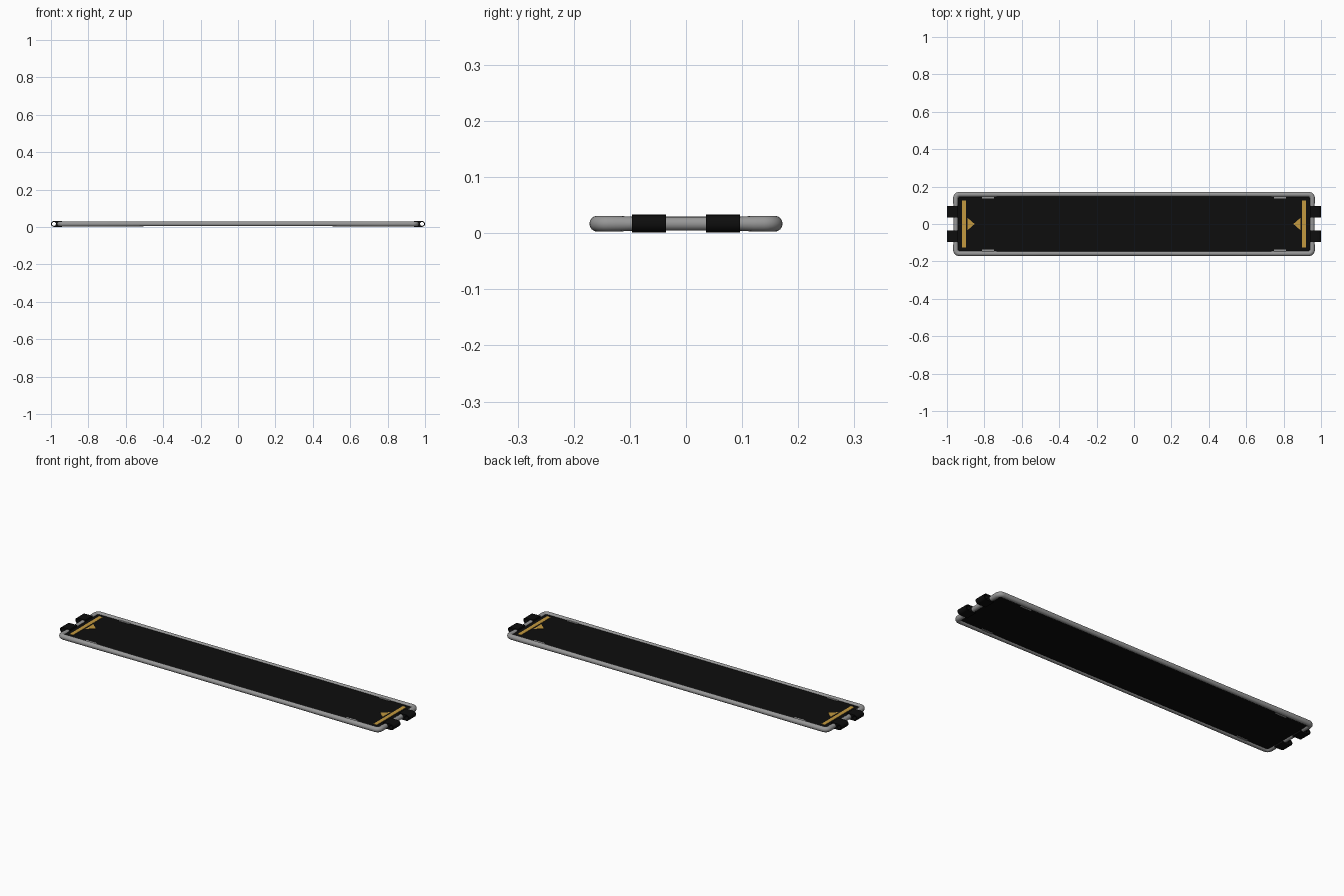
import bpy, bmesh, math

if "Cube" in bpy.data.objects:
    bpy.data.objects.remove(bpy.data.objects["Cube"])

Z = 0.017  # mid height of the frame


def material(name, rgb):
    m = bpy.data.materials.new(name)
    m.diffuse_color = (*rgb, 1)
    m.use_nodes = True
    m.node_tree.nodes["Principled BSDF"].inputs["Base Color"].default_value = m.diffuse_color
    return m


GREY = material("grey_metal", (0.31, 0.31, 0.31))
BLACK = material("black_panel", (0.004, 0.004, 0.004))
GOLD = material("gold_marking", (0.55, 0.32, 0.05))


def prism(name, outline, z0, z1, mat):
    """Extrude an xy outline from z0 to z1."""
    bm = bmesh.new()
    f = bm.faces.new([bm.verts.new((x, y, z0)) for x, y in outline])
    top = bmesh.ops.extrude_face_region(bm, geom=[f])["geom"]
    bmesh.ops.translate(bm, vec=(0, 0, z1 - z0),
                        verts=[v for v in top if isinstance(v, bmesh.types.BMVert)])
    bmesh.ops.recalc_face_normals(bm, faces=bm.faces)
    me = bpy.data.meshes.new(name)
    bm.to_mesh(me)
    bm.free()
    ob = bpy.data.objects.new(name, me)
    bpy.context.collection.objects.link(ob)
    me.materials.append(mat)
    return ob


def rect(x0, x1, y0, y1):
    return [(x0, y0), (x1, y0), (x1, y1), (x0, y1)]


def rounded(hx, hy, r, n=5):
    """Rounded rectangle outline, counter-clockwise."""
    pts = []
    for i, (sx, sy) in enumerate([(1, 1), (-1, 1), (-1, -1), (1, -1)]):
        for k in range(n + 1):
            a = math.pi / 2 * (i + k / n)
            pts.append((sx * (hx - r) + r * math.cos(a), sy * (hy - r) + r * math.sin(a)))
    return pts


# Tubular frame: swept round section, slightly thicker at the corners
FX, FY = 0.953, 0.158
corners = rounded(FX, FY, 0.02, 6)
path = []
mids = {0: [(s * 0.75, FY) for s in (1,)] + [(0.5, FY), (-0.5, FY), (-0.75, FY)],
        1: [(-FX, 0.12), (-FX, 0.095), (-FX, -0.095), (-FX, -0.12)],
        2: [(-0.75, -FY), (-0.5, -FY), (0.5, -FY), (0.75, -FY)],
        3: [(FX, -0.12), (FX, -0.095), (FX, 0.095), (FX, 0.12)]}
for i in range(4):
    path += [(p, 1.0) for p in corners[i * 7:i * 7 + 7]]
    path += [(p, r) for p, r in zip(mids[i], (0.98, 0.88, 0.88, 0.98))]
cu = bpy.data.curves.new("frame_curve", "CURVE")
cu.dimensions = "3D"
cu.bevel_depth = 0.0142
cu.bevel_resolution = 6
sp = cu.splines.new("POLY")
sp.points.add(len(path) - 1)
for p, ((x, y), r) in zip(sp.points, path):
    p.co = (x, y, Z, 1)
    p.radius = r
sp.use_cyclic_u = True
cu.materials.append(GREY)
frame = bpy.data.objects.new("tube_frame", cu)
bpy.context.collection.objects.link(frame)


def to_mesh(ob):
    bpy.ops.object.select_all(action="DESELECT")
    ob.select_set(True)
    bpy.context.view_layer.objects.active = ob
    bpy.ops.object.convert(target="MESH")
    bpy.ops.object.shade_smooth_by_angle(angle=math.radians(40))


to_mesh(frame)

# Deck panel
prism("deck_panel", rounded(0.943, 0.147, 0.018), 0.011, 0.023, BLACK)

# Side tabs, end stripes and arrow plates
for s in (-1, 1):
    for t in (-1, 1):
        prism("side_tab", rect(s * 0.78 - 0.032, s * 0.78 + 0.032, t * 0.145 - 0.008, t * 0.145 + 0.008),
              0.009, 0.025, GREY)
    prism("end_stripe", rect(s * 0.91 - 0.0105, s * 0.91 + 0.0105, -0.126, 0.126), 0.022, 0.0245, GOLD)
    prism("arrow_mark", [(s * 0.891, -0.034), (s * 0.891, 0.034), (s * 0.852, 0)], 0.022, 0.0245, GOLD)


# End hooks: block over the tube with an open eye at the tip
def hook(s, y):
    c = bpy.data.curves.new("hook_curve", "CURVE")
    c.dimensions = "2D"
    c.fill_mode = "BOTH"
    c.extrude = 0.03
    ex, R = 0.984, 0.0155
    outer = [(0.94, 0.016), (0.94, -0.016)]
    outer += [(ex + R * math.cos(a), R * math.sin(a))
              for a in [math.pi * (k / 12 - 0.5) for k in range(13)]]
    eye = [(ex + 0.0105 * math.cos(k * math.pi / 10), 0.0105 * math.sin(k * math.pi / 10)) for k in range(20)]
    for loop in (outer, eye):
        q = c.splines.new("POLY")
        q.points.add(len(loop) - 1)
        for p, (x, z) in zip(q.points, loop):
            p.co = (s * x, z, 0, 1)
        q.use_cyclic_u = True
    c.materials.append(BLACK)
    ob = bpy.data.objects.new("end_hook", c)
    bpy.context.collection.objects.link(ob)
    ob.rotation_euler = (math.pi / 2, 0, 0)
    ob.location = (0, y, Z)
    to_mesh(ob)


for s in (-1, 1):
    for y in (-0.066, 0.066):
        hook(s, y)
